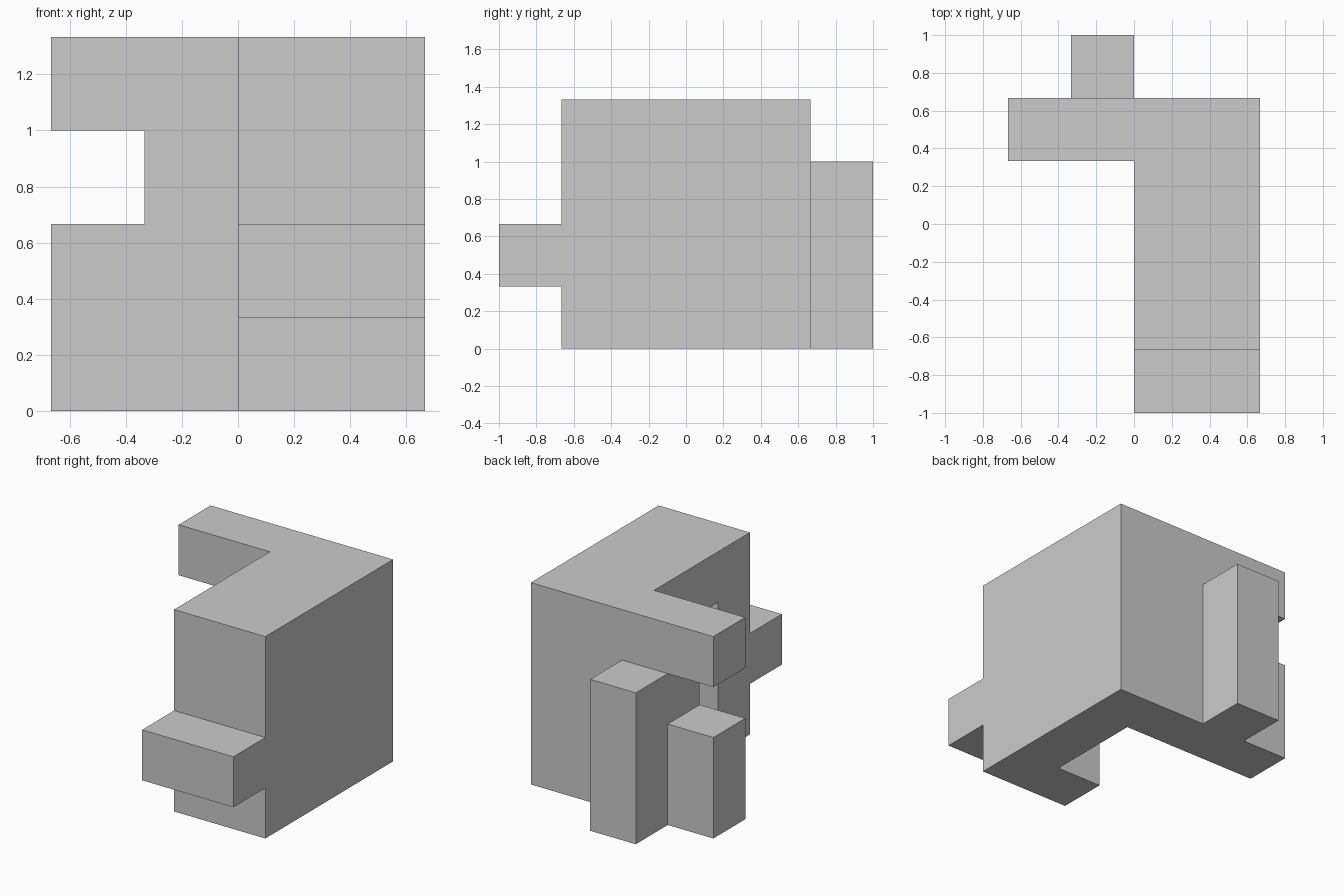
import bpy, bmesh
from math import radians
from itertools import product

if "Cube" in bpy.data.objects:
    bpy.data.objects.remove(bpy.data.objects["Cube"])

U = 1 / 3  # one grid cell


def cells(x0, x1, y0, y1, z0, z1):
    return set(product(range(x0, x1), range(y0, y1), range(z0, z1)))


# Parts, in grid cells
body = cells(0, 2, -2, 2, 0, 4)
hollow = cells(0, 1, -1, 1, 0, 3)          # pocket open to the left and below
front_tab = cells(0, 2, -3, -2, 1, 2)
side_wall = cells(-1, 0, 1, 2, 0, 4)
top_arm = cells(-2, -1, 1, 2, 3, 4)
low_post = cells(-2, -1, 1, 2, 0, 2)
back_column = cells(-1, 0, 2, 3, 0, 3)

solid = (body - hollow) | front_tab | side_wall | top_arm | low_post | back_column

# Skin the outside of the solid so no internal faces remain
bm = bmesh.new()
verts = {}


def vert(p):
    if p not in verts:
        verts[p] = bm.verts.new([c * U for c in p])
    return verts[p]


for c in solid:
    for axis, side in product(range(3), (0, 1)):
        n = list(c)
        n[axis] += 2 * side - 1
        if tuple(n) in solid:
            continue
        a, b = (axis + 1) % 3, (axis + 2) % 3
        loop = []
        for da, db in ((0, 0), (1, 0), (1, 1), (0, 1)):
            p = list(c)
            p[axis] += side
            p[a] += da
            p[b] += db
            loop.append(vert(tuple(p)))
        bm.faces.new(loop if side else loop[::-1])

# Merge the coplanar cells into large flat faces
bmesh.ops.dissolve_limit(bm, angle_limit=radians(1), verts=bm.verts[:], edges=bm.edges[:])

mesh = bpy.data.meshes.new("puzzle_block")
bm.to_mesh(mesh)
bm.free()
bpy.context.collection.objects.link(bpy.data.objects.new("puzzle_block", mesh))
